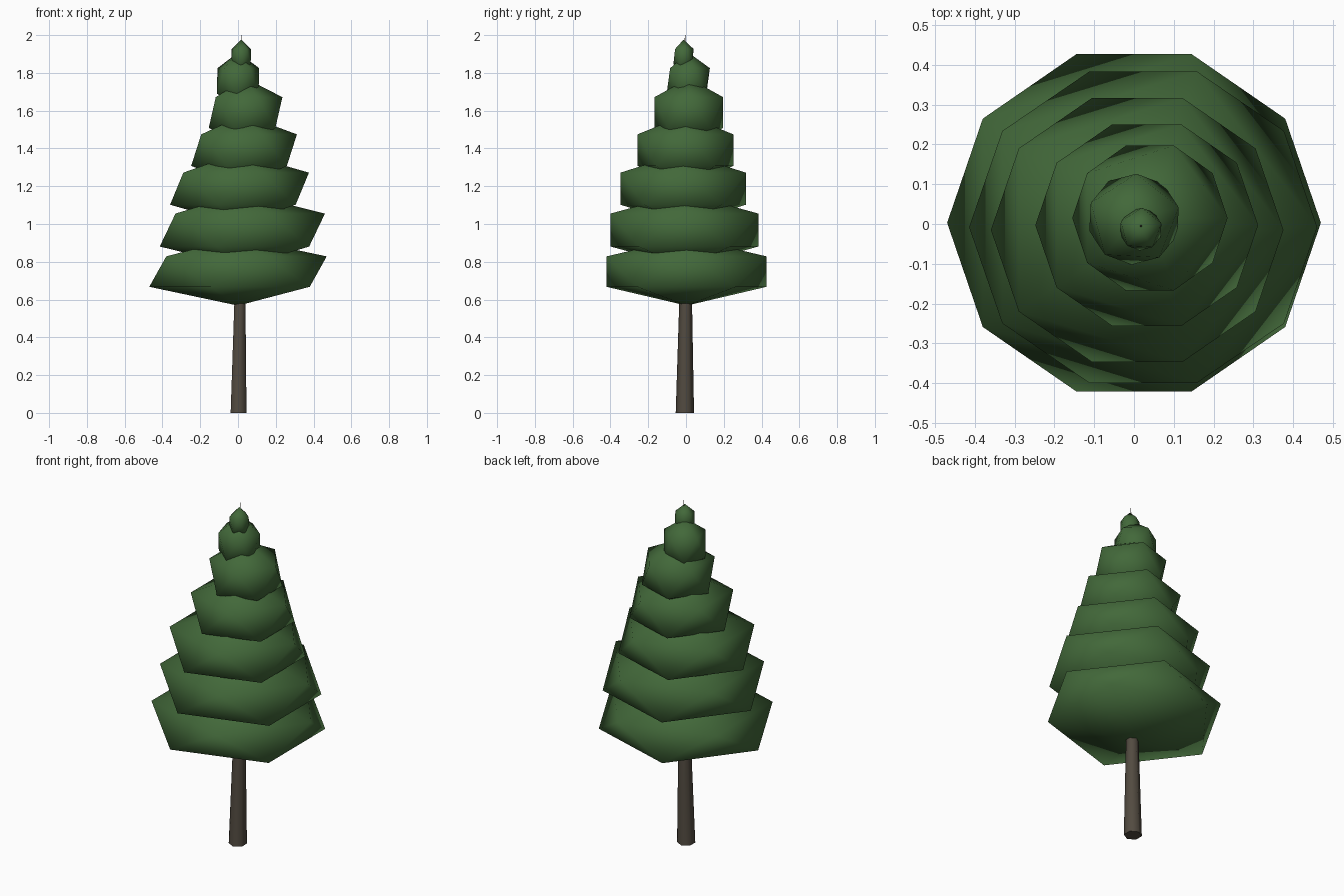
import bpy, bmesh, math
from mathutils import Matrix, Vector

if "Cube" in bpy.data.objects:
    bpy.data.objects.remove(bpy.data.objects["Cube"])


def material(name, rgb):
    m = bpy.data.materials.new(name)
    m.diffuse_color = (*rgb, 1)
    m.use_nodes = True
    m.node_tree.nodes["Principled BSDF"].inputs["Base Color"].default_value = m.diffuse_color
    return m


def add_object(name, bm, mat):
    for f in bm.faces:
        f.smooth = True
    mesh = bpy.data.meshes.new(name)
    bm.to_mesh(mesh)
    bm.free()
    mesh.materials.append(mat)
    obj = bpy.data.objects.new(name, mesh)
    bpy.context.collection.objects.link(obj)
    return obj


needle_green = material("needle_green", (0.055, 0.14, 0.042))
bark_brown = material("bark_brown", (0.085, 0.07, 0.052))

# Foliage tiers: squashed icosahedra (centre x, y, z, radius x, y, half height, turn)
tiers = [
    (0.000, 0.003, 0.748, 0.525, 0.498, 0.180, 0),
    (0.023, -0.008, 0.968, 0.489, 0.460, 0.195, 0),
    (0.008, -0.015, 1.187, 0.411, 0.390, 0.190, 0),
    (0.032, -0.003, 1.391, 0.313, 0.298, 0.187, 0),
    (0.040, 0.015, 1.590, 0.218, 0.214, 0.182, 0),
    (0.000, 0.012, 1.758, 0.130, 0.128, 0.150, 15),
    (0.017, -0.013, 1.886, 0.060, 0.060, 0.090, 15),
]
for i, (x, y, z, rx, ry, h, turn) in enumerate(tiers, 1):
    bm = bmesh.new()
    bmesh.ops.create_icosphere(
        bm, subdivisions=1, radius=1,
        matrix=Matrix.Translation((x, y, z))
        @ Matrix.Diagonal((rx, ry, h, 1))
        @ Matrix.Rotation(math.radians(turn), 4, 'Z'))
    add_object(f"foliage_tier_{i}", bm, needle_green)

# Trunk: six-sided tapering column running up to a fine tip
sections = [
    (0.003, -0.006, 0.0, 0.0485),
    (0.010, -0.002, 0.58, 0.034),
    (0.017, -0.005, 1.93, 0.004),
    (0.018, -0.005, 2.0, 0.001),
]
bm = bmesh.new()
rings = []
for x, y, z, r in sections:
    rings.append([bm.verts.new(Vector((x, y, z)) + r * Vector(
        (math.cos(a), math.sin(a), 0)))
        for a in (math.radians(30 + 60 * k) for k in range(6))])
for low, high in zip(rings, rings[1:]):
    for k in range(6):
        n = (k + 1) % 6
        bm.faces.new((low[k], low[n], high[n], high[k]))
bm.faces.new(rings[0][::-1])
bm.faces.new(rings[-1])
trunk = add_object("trunk", bm, bark_brown)
bpy.context.view_layer.objects.active = trunk
trunk.select_set(True)
bpy.ops.object.shade_smooth_by_angle(angle=math.radians(65))
